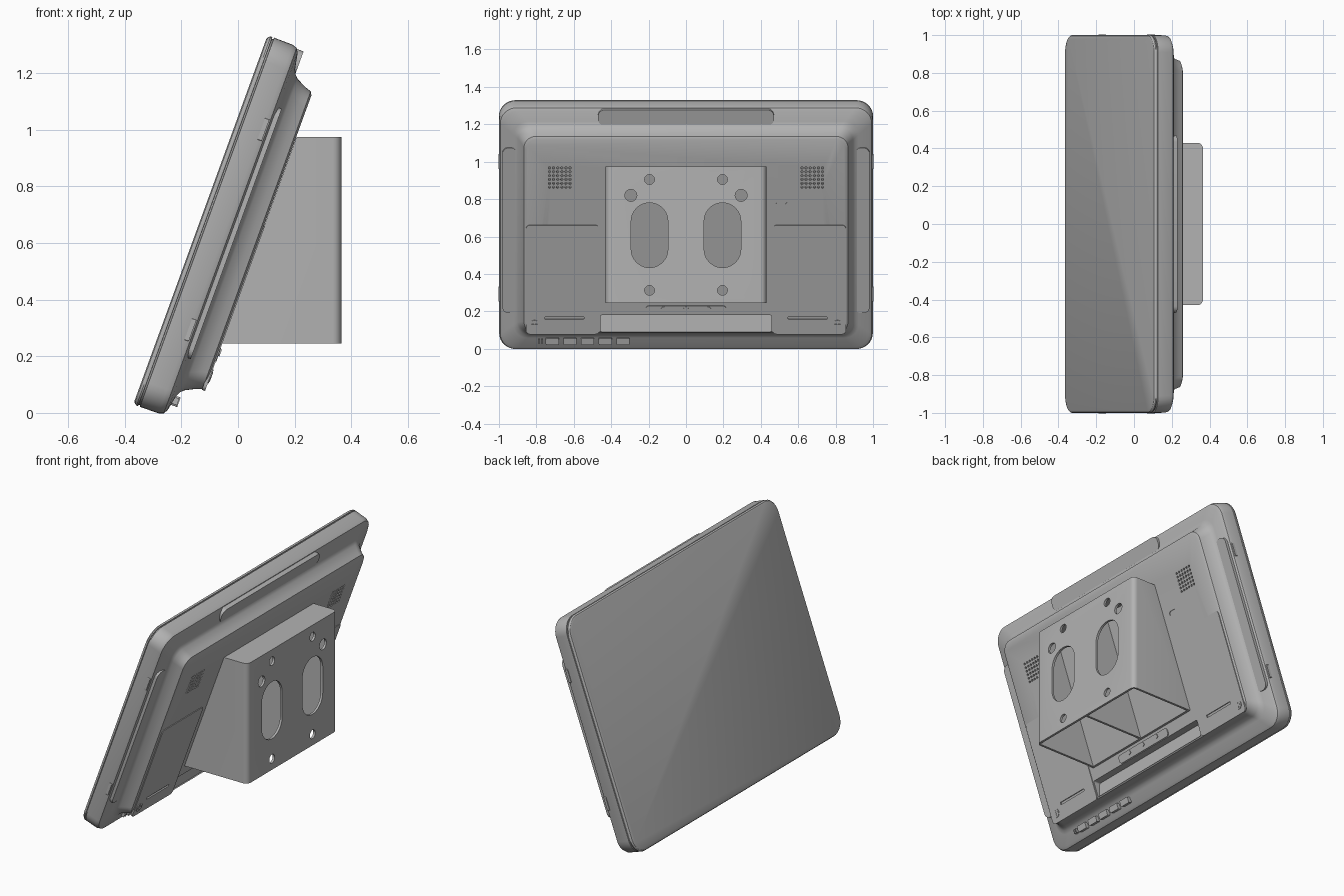
import bpy, bmesh, math
from mathutils import Matrix, Vector

cube = bpy.data.objects.get("Cube")
if cube:
    bpy.data.objects.remove(cube, do_unlink=True)

grey = bpy.data.materials.new("plain_grey")
grey.use_nodes = True
COLOUR = (0.45, 0.45, 0.45, 1)
grey.diffuse_color = COLOUR
grey.node_tree.nodes["Principled BSDF"].inputs["Base Color"].default_value = COLOUR

# Frames: (across, up, outward) of the leaning tablet and of the upright bracket
TILT = math.radians(20)
S, C = math.sin(TILT), math.cos(TILT)
HEIGHT, BACK = 1.387, 0.218


def frame(up, out, origin):
    m = Matrix((Vector((0, 1, 0)), Vector(up), Vector(out))).transposed().to_4x4()
    m.translation = origin
    return m


TABLET = frame((S, 0, C), (C, 0, -S), (-0.37, 0, 0.03))
UPRIGHT = frame((0, 0, 1), (1, 0, 0), (0, 0, 0))


def rounded(cx, cy, w, h, r, n=6):
    """Outline of a rounded rectangle, slot or disc."""
    pts = []
    for k, (sx, sy) in enumerate(((1, 1), (-1, 1), (-1, -1), (1, -1))):
        for i in range(n + 1):
            a = math.pi / 2 * (k + i / n)
            pts.append((cx + sx * (w / 2 - r) + r * math.cos(a),
                        cy + sy * (h / 2 - r) + r * math.sin(a)))
    return pts


def loft(bm, rings):
    """Skin a stack of (outline, level) rings and cap both ends."""
    loops = [[bm.verts.new((x, y, z)) for x, y in o] for o, z in rings]
    n = len(loops[0])
    for lo, hi in zip(loops, loops[1:]):
        for i in range(n):
            j = (i + 1) % n
            bm.faces.new((lo[i], lo[j], hi[j], hi[i]))
    bm.faces.new(loops[0][::-1])
    bm.faces.new(loops[-1])


def finish(name, bm, matrix):
    bm.transform(matrix)
    bmesh.ops.remove_doubles(bm, verts=bm.verts, dist=1e-5)
    bmesh.ops.recalc_face_normals(bm, faces=bm.faces)
    me = bpy.data.meshes.new(name)
    bm.to_mesh(me)
    bm.free()
    me.materials.append(grey)
    ob = bpy.data.objects.new(name, me)
    bpy.context.collection.objects.link(ob)
    return ob


def prisms(name, outlines, low, high, matrix=TABLET):
    bm = bmesh.new()
    for o in outlines:
        loft(bm, [(o, low), (o, high)])
    return finish(name, bm, matrix)


def cut(ob, cutters):
    for c in cutters:
        c.hide_render = True
        mod = ob.modifiers.new("cut", 'BOOLEAN')
        mod.operation, mod.solver, mod.object = 'DIFFERENCE', 'EXACT', c
    bpy.context.view_layer.update()
    dg = bpy.context.evaluated_depsgraph_get()
    me = bpy.data.meshes.new_from_object(ob.evaluated_get(dg))
    ob.modifiers.clear()
    ob.data = me


def discard(obs):
    for c in obs:
        bpy.data.objects.remove(c, do_unlink=True)


def on_back(z):
    """Distance up the tablet for a world height on its back plane."""
    return (z - 0.03 + S * BACK) / C


def back_shape(y, z, w, h, r, n=6):
    return rounded(y, on_back(z), w, h, r, n)


# Tablet body: glass edge, seam, rim, then a concave step up to the raised back
profile = [(0, .015), (.004, .005), (.012, 0), (.018, 0), (.019, .006), (.024, .006),
           (.025, 0), (.095, .001), (.112, .007), (.121, .022), (.132, .078),
           (.14, .096), (.152, .108), (.187, .126), (.211, .134), (.218, .146)]
bm = bmesh.new()
loft(bm, [(rounded(0, HEIGHT / 2, 2 - 2 * d, HEIGHT - 2 * d, .09 - .2 * d, 8), b)
          for b, d in profile])
body = finish("tablet_body", bm, TABLET)

# Side covers on the raised back
covers = prisms("back_covers", [back_shape(s * .66, .37, .39, .62, .02) for s in (-1, 1)],
                BACK - .008, BACK + .004)

# Speaker grilles, vent slots, port and lower hinge channel
grille = [back_shape(s * .675 + .022 * (i - 2.5), .915 + .0207 * (j - 2.5), .013, .013, .0065, 2)
          for s in (-1, 1) for i in range(6) for j in range(6)]
holes = prisms("grille_cutter", grille, BACK - .012, BACK + .02)
slots = prisms("slot_cutter", [back_shape(s * .65, .165, .21, .014, .004) for s in (-1, 1)]
               + [back_shape(.51, .785, .06, .026, .0129)], BACK - .004, BACK + .02)
channel = prisms("channel_cutter", [rounded(0, .135, .915, .09, .008)], -.128, .0, UPRIGHT)
cut(body, [holes, slots, channel])
cut(covers, [slots])
discard([holes, slots, channel])

# Hinge plate with three fixings
hinge = prisms("hinge_plate", [back_shape(0, .207, .43, .05, .018)], BACK - .01, BACK + .006)
fixings = prisms("hinge_fixings", [back_shape(y, .215, .026, .026, .0129) for y in (-.12, 0, .12)],
                 BACK, BACK + .01)

# Corner screws with a cross on the head
screws = prisms("corner_screws", [back_shape(s * .81, .13, .052, .052, .0259) for s in (-1, 1)],
                BACK, BACK + .007)
crosses = prisms("screw_crosses", [back_shape(s * .81, .13, w, h, .002, 2)
                                   for s in (-1, 1) for w, h in ((.034, .008), (.008, .034))],
                 BACK, BACK + .009)

# Flaps let into the rim
top_flap = prisms("top_flap", [rounded(0, 1.333, .94, .088, .035)], .1, .139)
side_flaps = prisms("side_flaps", [rounded(s * .942, .69, .08, .94, .035) for s in (-1, 1)],
                    .1, .136)

# Small catches on the two side walls
catches = [prisms("side_catches", [rounded(s * .9975, q, .011, .08, .004, 3)
                                   for s in (-1, 1) for q in (.316, 1.069)], .092, .108)]

# Row of keys along the lower rim
keys = prisms("lower_keys", [rounded(-.715 + .0945 * i, .062, .07, .036, .006) for i in range(5)],
              .12, .149)
marks = prisms("key_marks", [rounded(y, .062, .006, .026, .002, 2) for y in (-.785, -.77)],
               .12, .146)

# Wall bracket: hollow wedge, open below, with a middle rib
FRONT, TOP, FOOT, WALL = .365, .975, .245, .014


def wedge(name, y0, y1, front, top, foot, gap, bevel):
    def lean(z):
        return -.37 + (BACK + gap + S * (z - .03)) / C
    bm = bmesh.new()
    ends = [[bm.verts.new((x, y, z)) for x, z in
             ((front, foot), (front, top), (lean(top), top), (lean(foot), foot))]
            for y in (y0, y1)]
    a, b = ends
    bm.faces.new(a)
    bm.faces.new(b[::-1])
    for i in range(4):
        j = (i + 1) % 4
        bm.faces.new((a[i], b[i], b[j], a[j]))
    uprights = [e for e in bm.edges
                if all(abs(v.co.x - front) < 1e-5 for v in e.verts)
                and abs(e.verts[0].co.y - e.verts[1].co.y) < 1e-5]
    if bevel:
        bmesh.ops.bevel(bm, geom=uprights, offset=bevel, segments=5, profile=.5,
                        affect='EDGES')
    return finish(name, bm, Matrix.Identity(4))


bracket = wedge("wall_bracket", -.43, .43, FRONT, TOP, FOOT, .001, .03)
rooms = [wedge("room_cutter", *sorted((s * WALL / 2, s * (.43 - WALL))),
               FRONT - WALL, TOP - WALL, FOOT - .08, WALL, 0) for s in (-1, 1)]
openings = []
for s in (-1, 1):
    openings += [rounded(s * .195, .607, .196, .346, .0979, 10),
                 rounded(s * .195, .905, .052, .052, .0259),
                 rounded(s * .195, .312, .052, .052, .0259),
                 rounded(s * .295, .82, .064, .064, .0319)]
punch = prisms("opening_cutter", openings, FRONT - WALL - .01, FRONT + .05, UPRIGHT)
cut(bracket, rooms + [punch])
discard(rooms + [punch])

# Smooth the curved surfaces, keeping edges sharp
bpy.ops.object.select_all(action='DESELECT')
for ob in [body, covers, hinge, fixings, screws, top_flap, side_flaps, keys, bracket]:
    ob.select_set(True)
bpy.context.view_layer.objects.active = body
bpy.ops.object.shade_smooth_by_angle(angle=math.radians(32))
